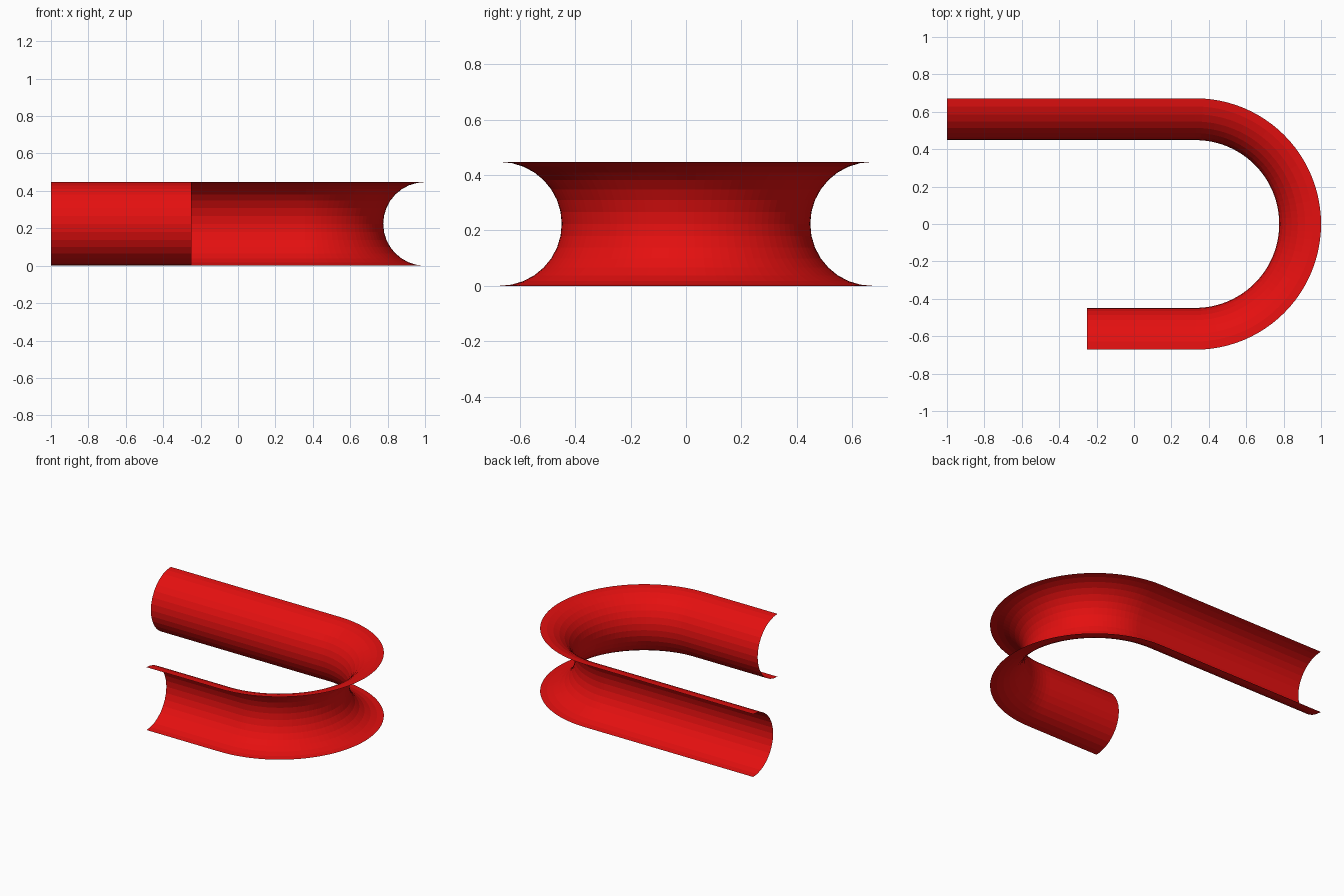
import bpy, bmesh, math

if "Cube" in bpy.data.objects:
    bpy.data.objects.remove(bpy.data.objects["Cube"])

R = 0.2235          # radius of the half-round section
TURN = 0.672        # radius of the outer rims around the bend
CX = 1 - TURN       # bend centre on x
PROFILE, BEND = 16, 48

red = bpy.data.materials.new("red")
red.diffuse_color = (0.78, 0.005, 0.005, 1)
red.use_nodes = True
red.node_tree.nodes["Principled BSDF"].inputs["Base Color"].default_value = red.diffuse_color

# Path stations: (x, y, outward direction) along long leg, bend, short leg
stations = [(-1.0, 0.0, math.pi / 2)]
stations += [(CX, 0.0, math.pi / 2 - math.pi * i / BEND) for i in range(BEND + 1)]
stations += [(-0.25, 0.0, -math.pi / 2)]

# Half-round channel, bulging towards the inside of the bend
bm = bmesh.new()
rows = []
for x, y, a in stations:
    row = []
    for j in range(PROFILE + 1):
        t = math.pi * j / PROFILE
        d = TURN - R * math.sin(t)
        row.append(bm.verts.new((x + d * math.cos(a), y + d * math.sin(a), R - R * math.cos(t))))
    rows.append(row)
for r0, r1 in zip(rows, rows[1:]):
    for j in range(PROFILE):
        bm.faces.new((r0[j], r0[j + 1], r1[j + 1], r1[j]))

mesh = bpy.data.meshes.new("curved_channel")
bm.to_mesh(mesh)
bm.free()
mesh.materials.append(red)
channel = bpy.data.objects.new("curved_channel", mesh)
bpy.context.collection.objects.link(channel)
